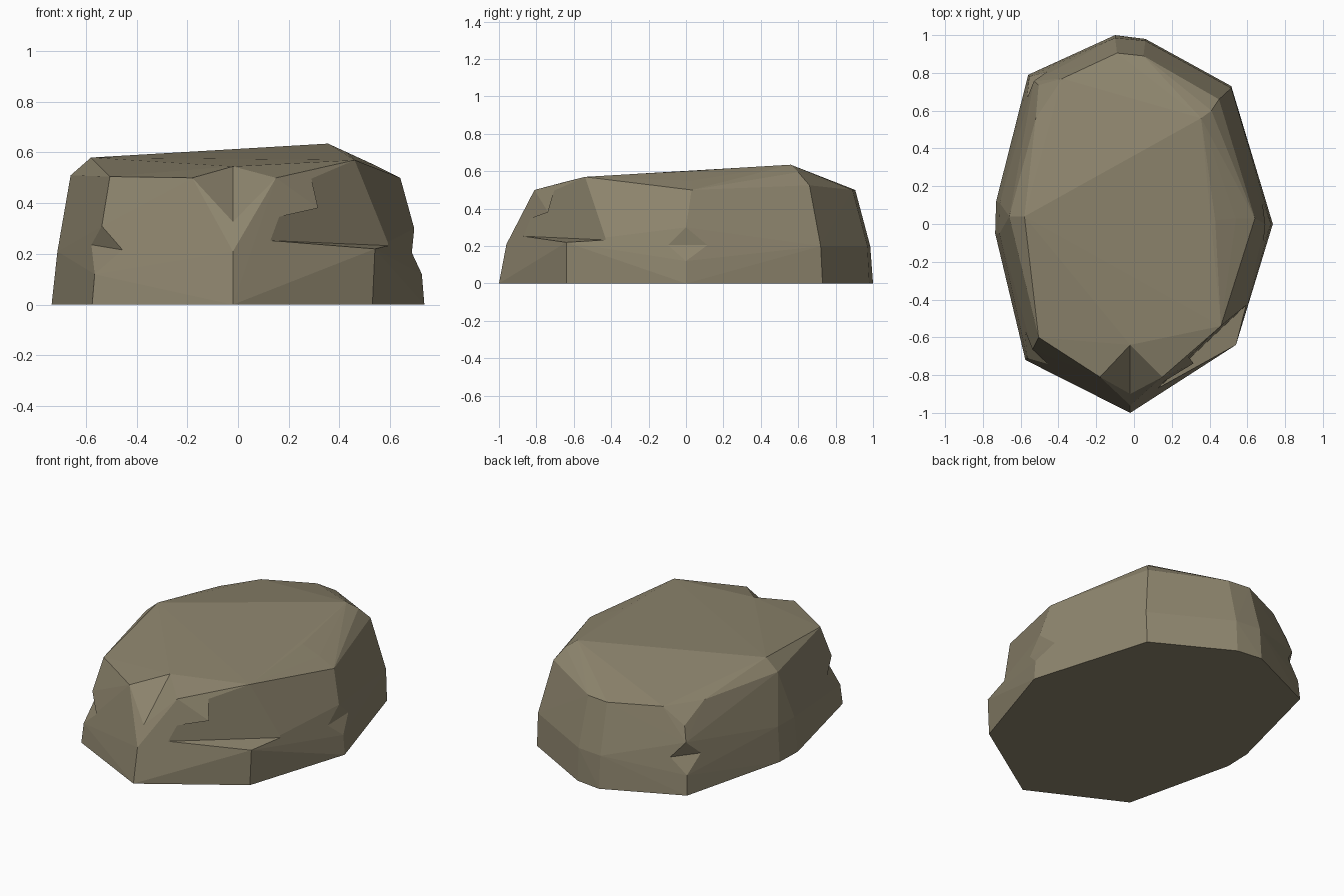
import bpy, bmesh, math
from mathutils import Vector

if "Cube" in bpy.data.objects:
    bpy.data.objects.remove(bpy.data.objects["Cube"])

stone = bpy.data.materials.new("warm grey stone")
stone.diffuse_color = (0.27, 0.235, 0.155, 1)
stone.use_nodes = True
stone.node_tree.nodes["Principled BSDF"].inputs["Base Color"].default_value = stone.diffuse_color


def hull_object(name, points):
    """Closed flat-faced solid around a set of points."""
    bm = bmesh.new()
    for p in points:
        bm.verts.new(p)
    res = bmesh.ops.convex_hull(bm, input=bm.verts[:])
    junk = {g for g in res["geom_interior"] + res["geom_unused"]
            if isinstance(g, bmesh.types.BMVert)}
    bmesh.ops.delete(bm, geom=list(junk), context='VERTS')
    bmesh.ops.recalc_face_normals(bm, faces=bm.faces[:])
    mesh = bpy.data.meshes.new(name)
    bm.to_mesh(mesh)
    bm.free()
    mesh.materials.append(stone)
    ob = bpy.data.objects.new(name, mesh)
    bpy.context.collection.objects.link(ob)
    return ob


def chip(rock, a, b, p, q, grow=1.6):
    """Cut a wedge: crease a-b, with the facets reaching to p and q."""
    m = (Vector(a) + Vector(b)) / 2
    cutter = hull_object("chip_cutter", [m + (Vector(v) - m) * grow for v in (a, b, p, q)])
    cutter.hide_render = True
    mod = rock.modifiers.new("chip", 'BOOLEAN')
    mod.operation, mod.solver, mod.object = 'DIFFERENCE', 'EXACT', cutter
    bpy.context.view_layer.objects.active = rock
    bpy.ops.object.modifier_apply(modifier=mod.name)
    bpy.data.objects.remove(cutter)


# Outline at the ground, counter-clockwise from the front tip
base = [(-.02, -1), (.53, -.64), (.735, 0), (.515, .73), (.06, .98), (-.10, 1),
        (-.56, .79), (-.73, .12), (-.735, -.05), (-.575, -.72)]
# Waist, shoulder and crown points
waist = [(-.02, -.96, .21), (.54, -.64, .22), (.725, 0, .12), (.515, .72, .2),
         (.06, .97, .2), (-.10, .985, .2), (-.553, .78, .12), (-.71, .11, .21),
         (-.712, -.05, .21), (-.565, -.71, .12)]
shoulder = [(-.02, -.86, .36), (-.18, -.81, .5), (.15, -.81, .5), (.695, 0, .3),
            (.64, .03, .5), (.45, .66, .525), (.05, .89, .5), (-.09, .905, .5),
            (-.38, .77, .5), (-.505, .735, .4), (-.53, .757, .31), (-.52, .56, .5),
            (-.66, .04, .51), (-.505, -.6, .505), (-.537, -.665, .31)]
crown = [(.46, -.54, .57), (.54, .03, .55), (.43, .02, .6), (.41, .6, .595),
         (.355, .56, .635), (-.58, .04, .58), (-.02, -.64, .545)]

rock = hull_object("rock", [(x, y, 0) for x, y in base] + waist + shoulder + crown)

# Chips: front tip, front right ledge, right, back left and front left corners
chip(rock, (-.02, -.86, .36), (-.02, -.64, .545), (-.18, -.81, .5), (.15, -.81, .5))
chip(rock, (.19, -.81, .25), (.54, -.48, .235), (.54, -.64, .22), (.46, -.54, .57))
chip(rock, (.685, -.08, .205), (.68, .1, .205), (.725, 0, .12), (.695, 0, .3))
chip(rock, (-.57, .66, .22), (-.46, .805, .22), (-.553, .78, .12), (-.53, .757, .31))
chip(rock, (-.6, -.53, .24), (-.45, -.75, .215), (-.565, -.71, .12), (-.537, -.665, .31))

# Merge slivers left by the cuts and keep the faces flat
bm = bmesh.new()
bm.from_mesh(rock.data)
bmesh.ops.remove_doubles(bm, verts=bm.verts[:], dist=0.002)
bmesh.ops.dissolve_limit(bm, angle_limit=math.radians(0.5), verts=bm.verts[:], edges=bm.edges[:])
for f in bm.faces:
    f.smooth = False
    f.material_index = 0
bm.to_mesh(rock.data)
bm.free()
